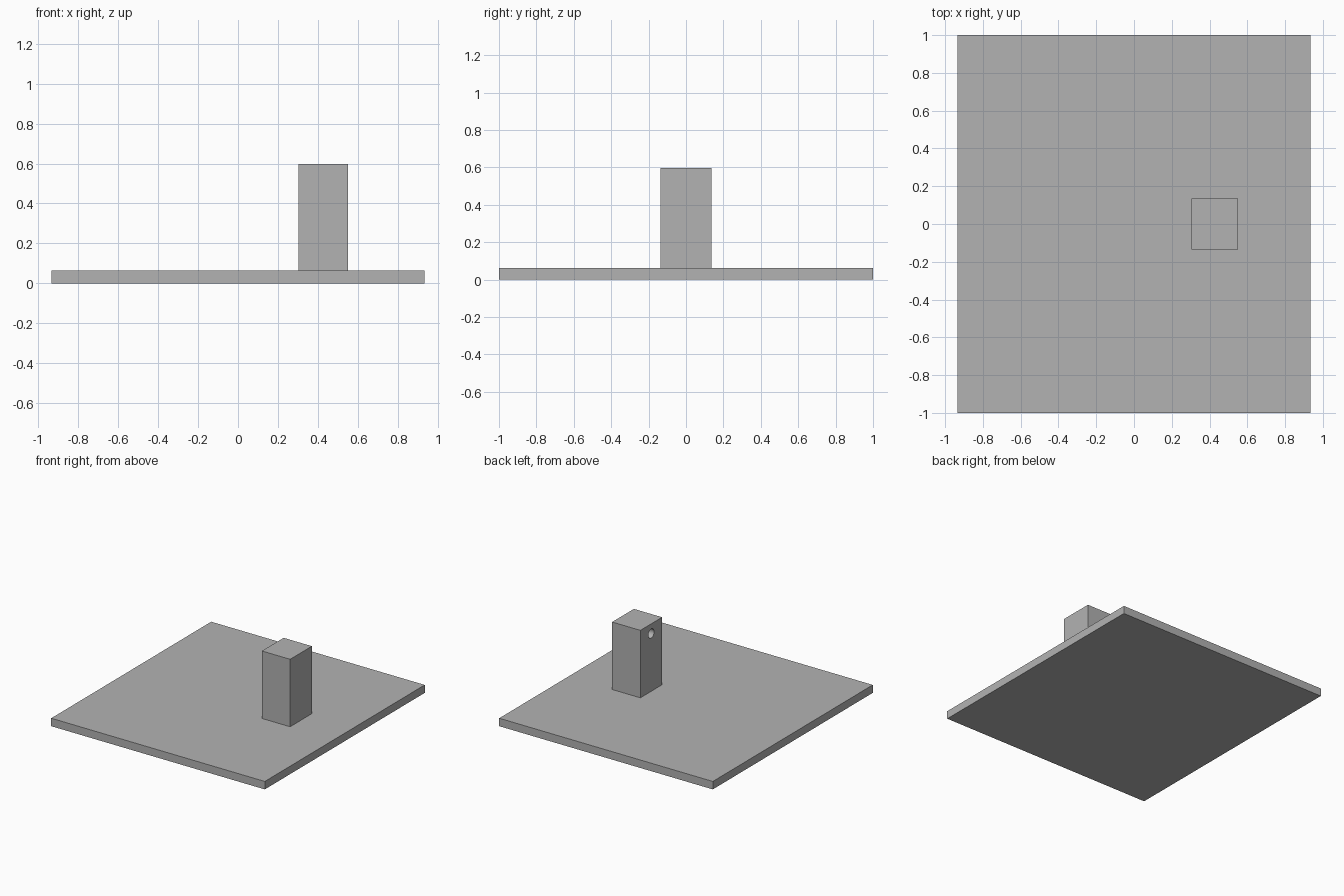
import bpy
import math

old = bpy.data.objects.get("Cube")
if old:
    bpy.data.objects.remove(old, do_unlink=True)

grey = bpy.data.materials.new("plain grey")
grey.use_nodes = True
colour = (0.448, 0.448, 0.448, 1)
grey.diffuse_color = colour
grey.node_tree.nodes["Principled BSDF"].inputs["Base Color"].default_value = colour


def box(name, centre, size):
    """Flat-sided block with its scale applied."""
    bpy.ops.mesh.primitive_cube_add(size=1, location=centre)
    ob = bpy.context.object
    ob.name = name
    ob.scale = size
    bpy.ops.object.transform_apply(location=False, rotation=False, scale=True)
    ob.data.materials.append(grey)
    return ob


# Thin base plate and the upright post standing on it
plate_top, post_top = 0.063, 0.597
box("base_plate", (0, 0, plate_top / 2), (1.87, 2, plate_top))
post = box("post", (0.428, 0, (plate_top + post_top) / 2),
           (0.247, 0.272, post_top - plate_top))

# Round blind hole in the inner side of the post, near its top
bpy.ops.mesh.primitive_cylinder_add(vertices=32, radius=0.036, depth=0.24,
                                    location=(0.305, 0, 0.52),
                                    rotation=(0, math.pi / 2, 0))
cutter = bpy.context.object
cutter.name = "hole_cutter"
cutter.data.materials.append(grey)
cutter.hide_render = True
cutter.display_type = 'WIRE'

hole = post.modifiers.new("hole", 'BOOLEAN')
hole.operation = 'DIFFERENCE'
hole.solver = 'EXACT'
hole.object = cutter

# Apply the cut, then smooth only the round wall of the hole
bpy.ops.object.select_all(action='DESELECT')
post.select_set(True)
bpy.context.view_layer.objects.active = post
bpy.ops.object.modifier_apply(modifier=hole.name)
bpy.ops.object.shade_smooth_by_angle(angle=math.radians(30))
bpy.data.objects.remove(cutter, do_unlink=True)
